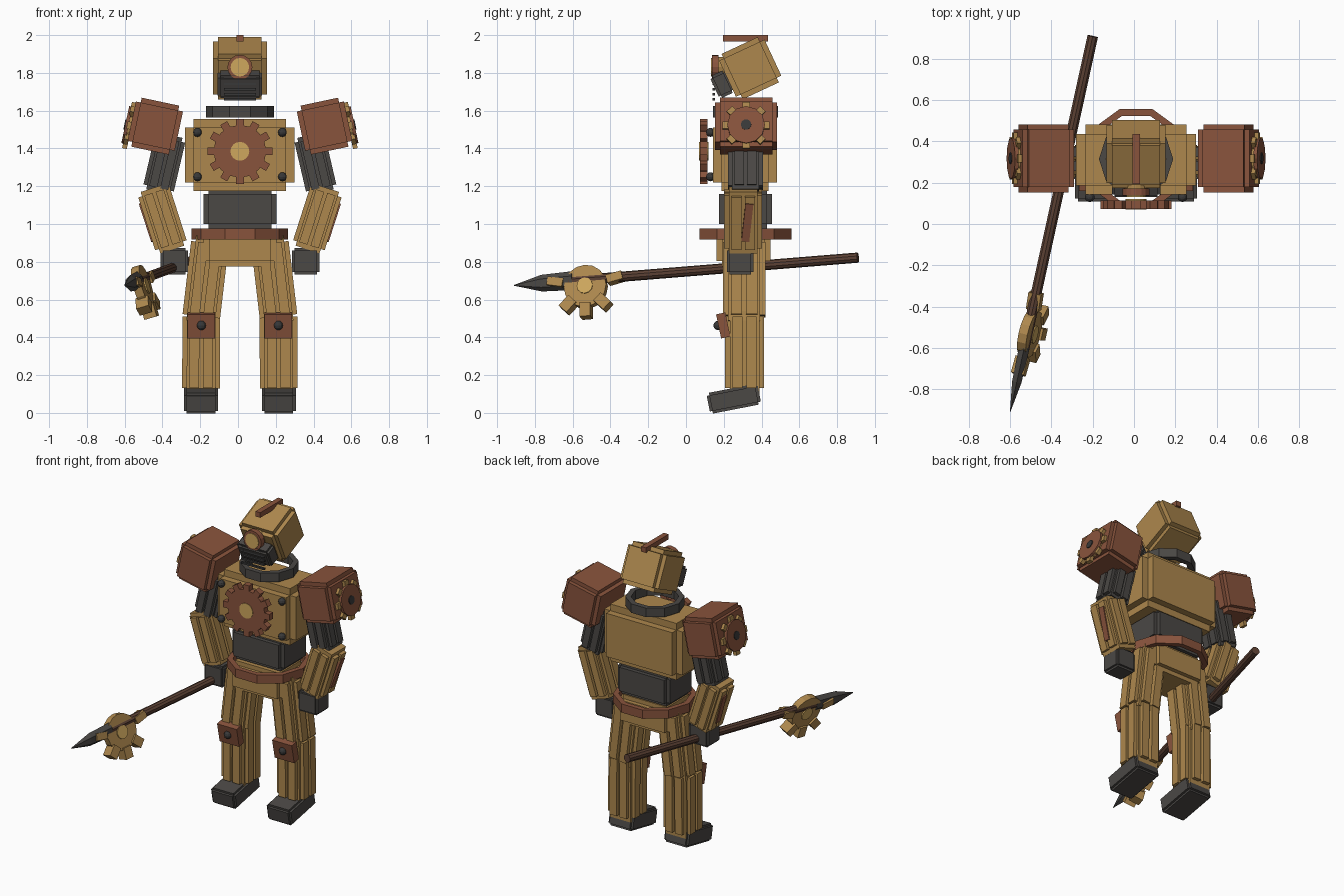
import bpy, bmesh, math
from mathutils import Matrix, Vector

if "Cube" in bpy.data.objects:
    bpy.data.objects.remove(bpy.data.objects["Cube"])

X0, Y0 = 0.01, 0.315          # body axis


def mat(name, r, g, b):
    m = bpy.data.materials.new(name)
    m.diffuse_color = (r, g, b, 1)
    m.use_nodes = True
    m.node_tree.nodes["Principled BSDF"].inputs["Base Color"].default_value = m.diffuse_color
    return m


BRASS = mat("brass", 0.42, 0.245, 0.075)
COPPER = mat("copper", 0.25, 0.088, 0.046)
IRON = mat("iron", 0.070, 0.065, 0.060)
BLACK = mat("black_iron", 0.040, 0.040, 0.040)
GOLD = mat("bright_gold", 0.62, 0.39, 0.11)
WOOD = mat("dark_wood", 0.105, 0.052, 0.034)


def T(x, y, z):
    return Matrix.Translation((x, y, z))


def R(deg, axis):
    return Matrix.Rotation(math.radians(deg), 4, axis)


def part(name, material, build):
    bm = bmesh.new()
    build(bm)
    bmesh.ops.recalc_face_normals(bm, faces=bm.faces[:])
    me = bpy.data.meshes.new(name)
    bm.to_mesh(me)
    bm.free()
    me.materials.append(material)
    ob = bpy.data.objects.new(name, me)
    bpy.context.collection.objects.link(ob)
    return ob


def box(bm, M, sx, sy, sz):
    bmesh.ops.create_cube(bm, size=1, matrix=M @ Matrix.Diagonal((sx, sy, sz, 1)))


def cyl(bm, M, r, h, n=16, r2=None):
    bmesh.ops.create_cone(bm, cap_ends=True, segments=n, radius1=r,
                          radius2=r if r2 is None else r2, depth=h, matrix=M)


def plated(bm, M, size, d):
    # block with a raised plate on every side
    for i in range(3):
        box(bm, M, *[s if j == i else s - 2 * d for j, s in enumerate(size)])


def limb(bm, a, b, w, dep):
    # slatted limb between two points in the xz plane
    a, b = Vector(a), Vector(b)
    v = b - a
    M = Matrix.Translation((a + b) / 2) @ R(math.degrees(math.atan2(v.x, v.z)), 'Y')
    L = v.length
    box(bm, M, .76 * w, .76 * dep, L)
    for k in (-1, 1):
        box(bm, M @ T(0, k * .18 * dep, 0), w, .26 * dep, .86 * L)
        box(bm, M @ T(k * .18 * w, 0, 0), .26 * w, dep, .86 * L)


def gear(bm, M, r, rt, n, h, tw):
    cyl(bm, M, r, h)
    for k in range(n):
        box(bm, M @ R(360 * k / n, 'Z') @ T((r + rt) / 2 - .01, 0, 0), rt - r + .02, tw, h)


def ring(bm, z, r, t, h, n=10):
    loops = []
    for rr, zz in ((r, z - h / 2), (r, z + h / 2), (r - t, z + h / 2), (r - t, z - h / 2)):
        loops.append([bm.verts.new((X0 + rr * math.cos(2 * math.pi * k / n),
                                    Y0 + rr * math.sin(2 * math.pi * k / n), zz)) for k in range(n)])
    for i in range(4):
        p, q = loops[i], loops[(i + 1) % 4]
        for k in range(n):
            bm.faces.new((p[k], p[(k + 1) % n], q[(k + 1) % n], q[k]))


def ball(bm, x, y, z, r):
    bmesh.ops.create_uvsphere(bm, u_segments=10, v_segments=6, radius=r, matrix=T(x, y, z))


# torso
part("chest", BRASS, lambda bm: plated(bm, T(X0, .312, 1.365), (.58, .34, .38), .045))
part("waist", IRON, lambda bm: plated(bm, T(X0, Y0, 1.08), (.385, .28, .21), .026))
part("pelvis", BRASS, lambda bm: plated(bm, T(X0, .305, .87), (.385, .285, .19), .028))
part("belt", COPPER, lambda bm: ring(bm, .947, .255, .035, .058))
part("collar", IRON, lambda bm: ring(bm, 1.595, .18, .035, .06))
part("chest_gear", COPPER,
     lambda bm: gear(bm, T(X0, .093, 1.385) @ R(90, 'X'), .14, .172, 12, .04, .042))
part("chest_gear_hub", GOLD, lambda bm: cyl(bm, T(X0, .095, 1.385) @ R(90, 'X'), .05, .05))


def chest_bolts(bm):
    for sx in (-1, 1):
        for z in (1.485, 1.25):
            ball(bm, X0 + sx * .225, .13, z, .024)


part("chest_bolts", BLACK, chest_bolts)

# head
part("head", BRASS,
     lambda bm: plated(bm, T(X0, .34, 1.825) @ R(25, 'X'), (.285, .265, .265), .027))
part("jaw", IRON, lambda bm: plated(bm, T(X0, .192, 1.74) @ R(25, 'X'), (.235, .09, .13), .014))


def grille(bm):
    for k in range(5):
        box(bm, T(X0, .146, 1.66 + k * .027), .17, .014, .012)


part("jaw_grille", BLACK, grille)
part("eye_ring", COPPER, lambda bm: cyl(bm, T(X0, .155, 1.83) @ R(90, 'X'), .066, .035))
part("eye_mount", BRASS, lambda bm: cyl(bm, T(X0, .2, 1.83) @ R(90, 'X'), .055, .07))
part("eye_lens", GOLD, lambda bm: cyl(bm, T(X0, .152, 1.83) @ R(90, 'X'), .049, .04))
part("head_crest", COPPER, lambda bm: box(bm, T(X0, .315, 1.983), .036, .24, .034))

# limbs, one set per side
for s, side in ((-1, "right"), (1, "left")):
    def at(x):
        return X0 + s * x

    part(side + "_thigh", BRASS,
         lambda bm: limb(bm, (at(.155), .31, .93), (at(.208), .305, .48), .2, .225))
    part(side + "_shin", BRASS,
         lambda bm: limb(bm, (at(.204), .31, .54), (at(.206), .31, .1), .2, .205))
    part(side + "_knee_pad", COPPER,
         lambda bm: box(bm, T(at(.204), .197, .463) @ R(12, 'X'), .145, .05, .13))
    part(side + "_knee_bolt", BLACK, lambda bm: ball(bm, at(.204), .17, .463, .025))
    part(side + "_foot", IRON,
         lambda bm: plated(bm, T(at(.206), .253, .075) @ R(11, 'X'), (.18, .275, .112), .014))

    pad = T(at(.448), .318, 1.518) @ R(-s * 12, 'Y')
    part(side + "_shoulder_pad", COPPER, lambda bm: plated(bm, pad, (.255, .33, .265), .026))
    plate = pad @ T(s * .135, 0, -.025) @ R(90, 'Y')
    part(side + "_shoulder_gear", BRASS, lambda bm: gear(bm, plate, .09, .125, 8, .025, .04))
    part(side + "_shoulder_disc", COPPER,
         lambda bm: cyl(bm, pad @ T(s * .148, 0, -.025) @ R(90, 'Y'), .1, .018, 12))
    part(side + "_shoulder_bolt", BLACK,
         lambda bm: cyl(bm, pad @ T(s * .155, 0, -.025) @ R(90, 'Y'), .028, .014, 10))

    part(side + "_upper_arm", IRON,
         lambda bm: limb(bm, (at(.365), Y0, 1.47), (at(.435), Y0, 1.17), .165, .185))
    part(side + "_forearm", BRASS,
         lambda bm: limb(bm, (at(.462), .305, 1.19), (at(.358), .3, .865), .175, .2))
    part(side + "_forearm_strip", COPPER,
         lambda bm: box(bm, T(at(.488), .325, 1.01) @ R(s * 18, 'Y') @ R(-6, 'X'),
                        .03, .042, .21))
    part(side + "_hand", IRON,
         lambda bm: plated(bm, T(at(.348), .288, .803), (.145, .14, .14), .013))

# spear frame: z runs from butt to tip, y is up
butt, tip = Vector((-.2, .91, .822)), Vector((-.6, -.91, .675))
f = (tip - butt).normalized()
sx = -f.cross(Vector((0, 0, 1))).normalized()
S = Matrix((sx, f.cross(sx), f)).transposed().to_4x4()
S.translation = butt
flat = Matrix.Diagonal((.6, 1, 1, 1))
part("spear_shaft", WOOD, lambda bm: cyl(bm, S @ T(0, 0, .785), .027, 1.57, 10))


def spear_tip(bm):
    cyl(bm, S @ T(0, 0, 1.635) @ flat, .05, .17, 6, .044)
    cyl(bm, S @ T(0, 0, 1.795) @ flat, .044, .15, 6, .002)


part("spear_tip", IRON, spear_tip)
G = S @ T(0, 0, 1.48) @ R(16, 'Z') @ T(0, -.04, 0)


def spear_gear(bm):
    cyl(bm, G @ R(90, 'Y'), .115, .045, 16)
    for a in (45, 90, 135):
        box(bm, G @ R(a, 'X') @ T(0, 0, .133), .07, .058, .075)
    for a in (-12, -168):
        box(bm, G @ R(a, 'X') @ T(0, 0, .165), .065, .045, .085)


part("spear_gear", BRASS, spear_gear)
part("spear_gear_hub", GOLD, lambda bm: cyl(bm, G @ R(90, 'Y'), .043, .06, 12))
